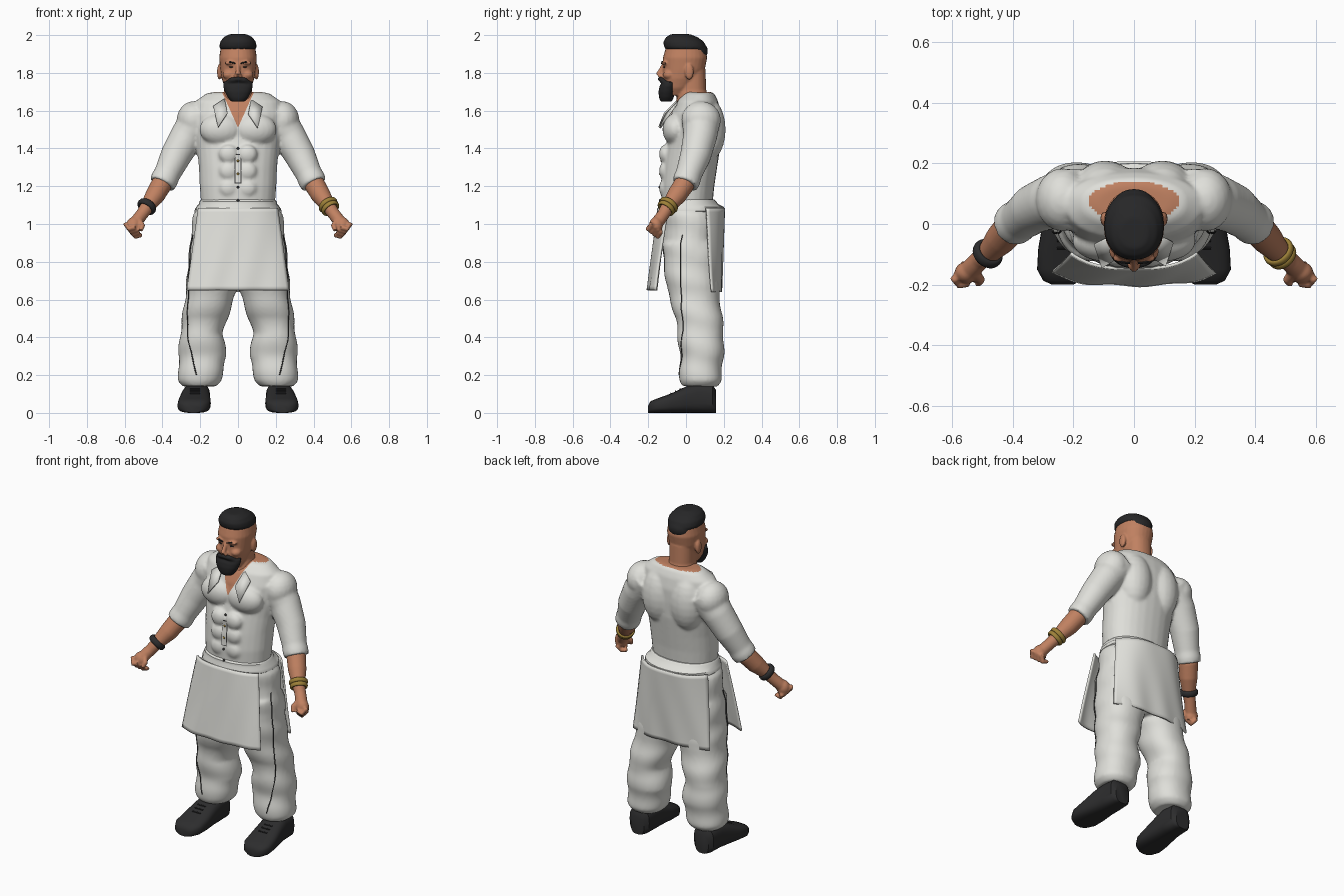
import bpy, bmesh, math
from mathutils import Vector, Matrix
from mathutils.bvhtree import BVHTree

cube = bpy.data.objects.get("Cube")
if cube:
    bpy.data.objects.remove(cube)


def material(name, *rgb):
    m = bpy.data.materials.new(name)
    m.use_nodes = True
    m.diffuse_color = (*rgb, 1)
    bsdf = next(n for n in m.node_tree.nodes if n.type == 'BSDF_PRINCIPLED')
    bsdf.inputs["Base Color"].default_value = (*rgb, 1)
    return m


fabric = material("white fabric", .74, .74, .7)
skin = material("skin", .53, .22, .12)
hair_black = material("black hair", .02, .02, .021)
leather = material("dark leather", .026, .026, .027)
gold = material("gold", .34, .22, .04)
stitch = material("dark stitching", .04, .04, .04)


def loft(bm, rings):
    """Closed solid through a list of point rings."""
    rows = [[bm.verts.new(p) for p in ring] for ring in rings]
    n = len(rows[0])
    for a, b in zip(rows, rows[1:]):
        for i in range(n):
            j = (i + 1) % n
            bm.faces.new((a[i], a[j], b[j], b[i]))
    bm.faces.new(rows[0][::-1])
    bm.faces.new(rows[-1])


def oval(c, u, v, power=2, n=28):
    def bend(t):
        return math.copysign(abs(t) ** (2 / power), t)
    angles = [math.tau * i / n for i in range(n)]
    return [c + u * bend(math.cos(a)) + v * bend(math.sin(a)) for a in angles]


def column(bm, rings, power=2.2):
    """Upright solid; rings are height, half width, front, back, centre x."""
    loft(bm, [oval(Vector((cx, (f + b) / 2, z)), Vector((hw, 0, 0)),
                   Vector((0, (b - f) / 2, 0)), power) for z, hw, f, b, cx in rings])


def limb(bm, pts, radii, n=16):
    """Round solid along a path."""
    pts = [Vector(p) for p in pts]
    rings = []
    for i, p in enumerate(pts):
        t = (pts[min(i + 1, len(pts) - 1)] - pts[max(i - 1, 0)]).normalized()
        ref = Vector((0, 1, 0)) if abs(t.y) < .9 else Vector((0, 0, 1))
        u = ref.cross(t).normalized()
        rings.append(oval(p, u * radii[i], t.cross(u) * radii[i], 2, n))
    loft(bm, rings)


def blob(bm, c, r):
    bmesh.ops.create_uvsphere(bm, u_segments=20, v_segments=12, radius=1,
                              matrix=Matrix.Translation(c) @ Matrix.Diagonal((*r, 1)))


def both(bm):
    """Add the mirrored copy of everything built so far."""
    new = bmesh.ops.duplicate(bm, geom=bm.verts[:] + bm.edges[:] + bm.faces[:])["geom"]
    for v in new:
        if isinstance(v, bmesh.types.BMVert):
            v.co.x *= -1


def shade(ob, angle=40):
    bpy.ops.object.select_all(action='DESELECT')
    ob.select_set(True)
    bpy.context.view_layer.objects.active = ob
    bpy.ops.object.shade_smooth_by_angle(angle=math.radians(angle))


def finish(bm, name, mat, voxel=0, relax=4, solid=0):
    """Turn the bmesh into an object; a voxel size fuses its solids."""
    bmesh.ops.recalc_face_normals(bm, faces=bm.faces[:])
    me = bpy.data.meshes.new(name)
    bm.to_mesh(me)
    bm.free()
    ob = bpy.data.objects.new(name, me)
    bpy.context.collection.objects.link(ob)
    if voxel:
        mod = ob.modifiers.new("fuse", 'REMESH')
        mod.mode = 'VOXEL'
        mod.voxel_size = voxel
        mod = ob.modifiers.new("relax", 'SMOOTH')
        mod.iterations = relax
        deps = bpy.context.evaluated_depsgraph_get()
        baked = bpy.data.meshes.new_from_object(ob.evaluated_get(deps))
        ob.modifiers.clear()
        ob.data = baked
    ob.data.materials.clear()
    ob.data.materials.append(mat)
    if solid:
        ob.modifiers.new("thickness", 'SOLIDIFY').thickness = solid
    shade(ob)
    return ob


def surface(ob):
    return BVHTree.FromPolygons([v.co for v in ob.data.vertices],
                                [p.vertices[:] for p in ob.data.polygons])


# Shirt: sleeves, chest, back and belly fused into one body
bm = bmesh.new()
limb(bm, [(.19, .08, 1.57), (.27, .075, 1.465), (.33, .05, 1.36), (.375, .015, 1.265),
          (.39, .005, 1.235), (.403, -.005, 1.21)], [.105, .09, .082, .07, .073, .07], 24)
blob(bm, (.235, .08, 1.55), (.09, .105, .1))
blob(bm, (.09, -.055, 1.5), (.115, .07, .085))
blob(bm, (.095, .115, 1.5), (.105, .095, .17))
for z in (1.19, 1.28, 1.37):
    blob(bm, (.05, -.11, z), (.052, .033, .05))
both(bm)
column(bm, [(1.04, .19, -.125, .14, 0), (1.1, .195, -.13, .14, 0), (1.2, .203, -.133, .15, 0),
            (1.3, .207, -.125, .165, 0), (1.4, .217, -.11, .18, 0), (1.5, .235, -.09, .185, 0),
            (1.58, .24, -.08, .185, 0), (1.65, .225, -.05, .17, 0), (1.69, .17, -.01, .15, 0),
            (1.7, .12, .01, .13, 0)])
shirt = finish(bm, "shirt", fabric, .009, 5)

# Open neckline: a cut V at the front and a wide oval round the neck
apex, slope = 1.51, .45
bm = bmesh.new()
bm.from_mesh(shirt.data)
for s in (1, -1):
    bmesh.ops.bisect_plane(bm, geom=bm.verts[:] + bm.edges[:] + bm.faces[:],
                           plane_co=(0, 0, apex), plane_no=(1, 0, -s * slope))
for f in bm.faces:
    c = f.calc_center_median()
    vee = c.y < .03 and abs(c.x) < slope * (c.z - apex)
    scoop = c.z > 1.6 and (c.x / .15) ** 2 + ((c.y - .075) / .065) ** 2 < 1
    f.material_index = int(vee or scoop)
bm.to_mesh(shirt.data)
bm.free()
shirt.data.materials.append(skin)
shade(shirt)
chest = surface(shirt)

# Collar points
bm = bmesh.new()
bm.faces.new([bm.verts.new(p) for p in ((.13, -.065, 1.62), (.07, -.035, 1.66),
                                        (.055, -.11, 1.585), (.105, -.14, 1.51))])
both(bm)
finish(bm, "collar_points", fabric, solid=.008)


# Button placket with dark border
def placket(name, mat, hw, low, high, lift):
    bm = bmesh.new()
    rows = []
    for i in range(9):
        z = low + (high - low) * i / 8
        y = chest.ray_cast(Vector((0, -1, z)), Vector((0, 1, 0)))[0].y - lift
        rows.append([bm.verts.new((x, y, z)) for x in (-hw, hw)])
    for a, b in zip(rows, rows[1:]):
        bm.faces.new((a[0], a[1], b[1], b[0]))
    finish(bm, name, mat)


placket("placket_border", stitch, .018, 1.215, 1.37, .006)
placket("placket", fabric, .014, 1.22, 1.365, .009)
for name, mat, heights in (("brass_buttons", gold, (1.335, 1.265)),
                           ("dark_buttons", stitch, (1.4, 1.195, 1.125))):
    bm = bmesh.new()
    for z in heights:
        y = chest.ray_cast(Vector((0, -1, z)), Vector((0, 1, 0)))[0].y
        blob(bm, (0, y - .008, z), (.007, .005, .007))
    finish(bm, name, mat)

# Baggy trousers
bm = bmesh.new()
column(bm, [(.14, .09, -.025, .165, .205), (.17, .112, -.035, .185, .203),
            (.3, .128, -.033, .2, .188), (.42, .113, -.045, .2, .193), (.5, .12, -.055, .193, .176),
            (.65, .135, -.1, .175, .14), (.8, .13, -.12, .175, .135), (.9, .12, -.12, .17, .13)])
both(bm)
column(bm, [(.68, .24, -.09, .16, 0), (.8, .262, -.12, .18, 0), (.95, .25, -.13, .185, 0),
            (1.05, .235, -.13, .185, 0), (1.09, .21, -.13, .17, 0)])
trousers = finish(bm, "trousers", fabric, .01, 6)
for v in trousers.data.vertices:
    v.co += v.normal * .004 * math.sin(38 * v.co.z + 9 * v.co.y)

# Side seams laid on the trousers
leg = surface(trousers)
bm = bmesh.new()
path = []
for i in range(26):
    z = .2 + .03 * i
    hit = leg.find_nearest(Vector((.22 + .07 * min(1, i / 8), -.04, z)))
    path.append(hit[0] + hit[1] * .001)
limb(bm, path, [.003] * len(path), 6)
both(bm)
finish(bm, "side_seams", stitch)

# Waist wrap
bm = bmesh.new()
column(bm, [(1.06, .215, -.14, .19, 0), (1.07, .225, -.15, .203, 0), (1.09, .222, -.148, .2, 0),
            (1.105, .208, -.14, .17, 0), (1.12, .205, -.14, .16, 0), (1.13, .195, -.13, .15, 0)])
finish(bm, "waist_wrap", fabric)


# Apron panels, draped front and back
def panel(name, widths, middle, edge, drop):
    bm = bmesh.new()
    cols, rows = 32, 20
    grid = []
    for r in range(rows + 1):
        v = r / rows
        w, yc, ye = (a + (b - a) * v for a, b in (widths, middle, edge))
        row = []
        for c in range(cols + 1):
            u = 2 * c / cols - 1
            y = yc + (ye - yc) * abs(u) ** 3 + .004 * v * math.sin(9 * u + 4 * v)
            row.append(bm.verts.new((w * u, y, 1.085 - drop * v)))
        grid.append(row)
    for a, b in zip(grid, grid[1:]):
        for i in range(cols):
            bm.faces.new((a[i], a[i + 1], b[i + 1], b[i]))
    finish(bm, name, fabric, solid=.01)


panel("front_apron", (.212, .272), (-.152, -.205), (-.1, -.165), .435)
panel("back_apron", (.228, .265), (.207, .188), (.11, .14), .445)

# Forearms and fists
bm = bmesh.new()
limb(bm, [(.385, .01, 1.25), (.405, -.01, 1.21), (.44, -.05, 1.15), (.485, -.1, 1.085),
          (.51, -.12, 1.05), (.54, -.15, 1.01)], [.05, .055, .052, .036, .033, .034], 20)
blob(bm, (.552, -.16, .992), (.04, .036, .045))
for i in range(4):
    k = Vector((.596, -.185, .995)) + Vector((-.035, .05, -.04)) * i / 3
    limb(bm, [(.55, -.155, 1), k, k + Vector((-.018, -.015, -.022)),
              k + Vector((-.052, -.012, -.012))], [.015, .015, .014, .012], 10)
limb(bm, [(.53, -.155, 1.025), (.505, -.185, .99), (.515, -.198, .965)], [.018, .015, .012], 10)
both(bm)
finish(bm, "forearms_and_fists", skin, .006, 2)


# Wrist bands
def band(name, s, mat, along, major, minor):
    d = Vector((s * .09, -.1, -.13)).normalized()
    c = Vector((s * .483, -.098, 1.092)) + d * along
    bpy.ops.mesh.primitive_torus_add(major_radius=major, minor_radius=minor, location=c,
                                     rotation=d.to_track_quat('Z', 'Y').to_euler(),
                                     major_segments=32, minor_segments=10)
    ob = bpy.context.object
    ob.name = name
    ob.scale.z = 1.6
    ob.data.materials.append(mat)
    shade(ob)


band("left_bracelet_upper", 1, gold, -.012, .046, .008)
band("left_bracelet_lower", 1, gold, .012, .043, .008)
band("right_wristband", -1, leather, 0, .042, .011)

# Head, ears and neck
bm = bmesh.new()
blob(bm, (.098, .017, 1.805), (.013, .024, .042))
blob(bm, (.038, -.112, 1.853), (.034, .016, .011))
blob(bm, (.05, -.09, 1.79), (.032, .032, .025))
blob(bm, (.012, -.134, 1.783), (.011, .016, .01))
both(bm)
limb(bm, [(0, -.115, 1.85), (0, -.133, 1.815), (0, -.148, 1.788)], [.011, .012, .014], 12)
column(bm, [(1.68, .045, -.1, 0, 0), (1.72, .07, -.118, .03, 0), (1.77, .086, -.125, .075, 0),
            (1.82, .094, -.122, .1, 0), (1.88, .1, -.122, .112, 0), (1.93, .092, -.108, .104, 0),
            (1.97, .06, -.07, .07, 0)])
column(bm, [(1.57, .09, -.06, .13, 0), (1.66, .085, -.05, .122, 0), (1.71, .073, -.045, .107, 0),
            (1.82, .073, -.04, .103, 0)])
finish(bm, "head", skin, .006, 3)

# Brows and eyes
bm = bmesh.new()
limb(bm, [(.014, -.129, 1.85), (.04, -.126, 1.858), (.066, -.108, 1.85)], [.003, .005, .003], 8)
blob(bm, (.036, -.114, 1.831), (.012, .007, .004))
both(bm)
finish(bm, "brows_and_eyes", hair_black)

# Short swept hair
bm = bmesh.new()
column(bm, [(1.925, .094, -.108, .107, 0), (1.94, .099, -.117, .106, 0), (1.965, .094, -.12, .095, 0),
            (1.99, .075, -.105, .06, 0), (2.005, .045, -.08, .02, 0)])
blob(bm, (0, .066, 1.915), (.068, .05, .05))
finish(bm, "hair", hair_black, .007, 3)

# Beard and moustache
bm = bmesh.new()
limb(bm, [(0, -.138, 1.768), (.035, -.128, 1.763), (.066, -.1, 1.74)], [.013, .014, .012], 12)
both(bm)
column(bm, [(1.755, .078, -.125, -.045, 0), (1.73, .079, -.14, -.05, 0), (1.7, .07, -.146, -.055, 0),
            (1.67, .055, -.143, -.065, 0), (1.648, .036, -.135, -.075, 0)])
finish(bm, "beard", hair_black, .007, 2)

# Shoes: y, centre x, half width, height
bm = bmesh.new()
loft(bm, [oval(Vector((cx, y, h / 2)), Vector((hw, 0, 0)), Vector((0, 0, h / 2)), 3)
          for y, cx, hw, h in ((.16, .22, .045, .12), (.14, .22, .067, .15), (.06, .22, .072, .157),
                               (0, .225, .077, .14), (-.08, .23, .086, .102), (-.15, .234, .086, .077),
                               (-.187, .236, .064, .062), (-.2, .236, .035, .04))])
both(bm)
finish(bm, "shoes", leather)

# Laces
bm = bmesh.new()
for y, z in ((-.03, .126), (-.055, .115), (-.08, .103)):
    limb(bm, [(.2, y, z), (.255, y, z)], [.004, .004], 8)
both(bm)
finish(bm, "laces", hair_black)
